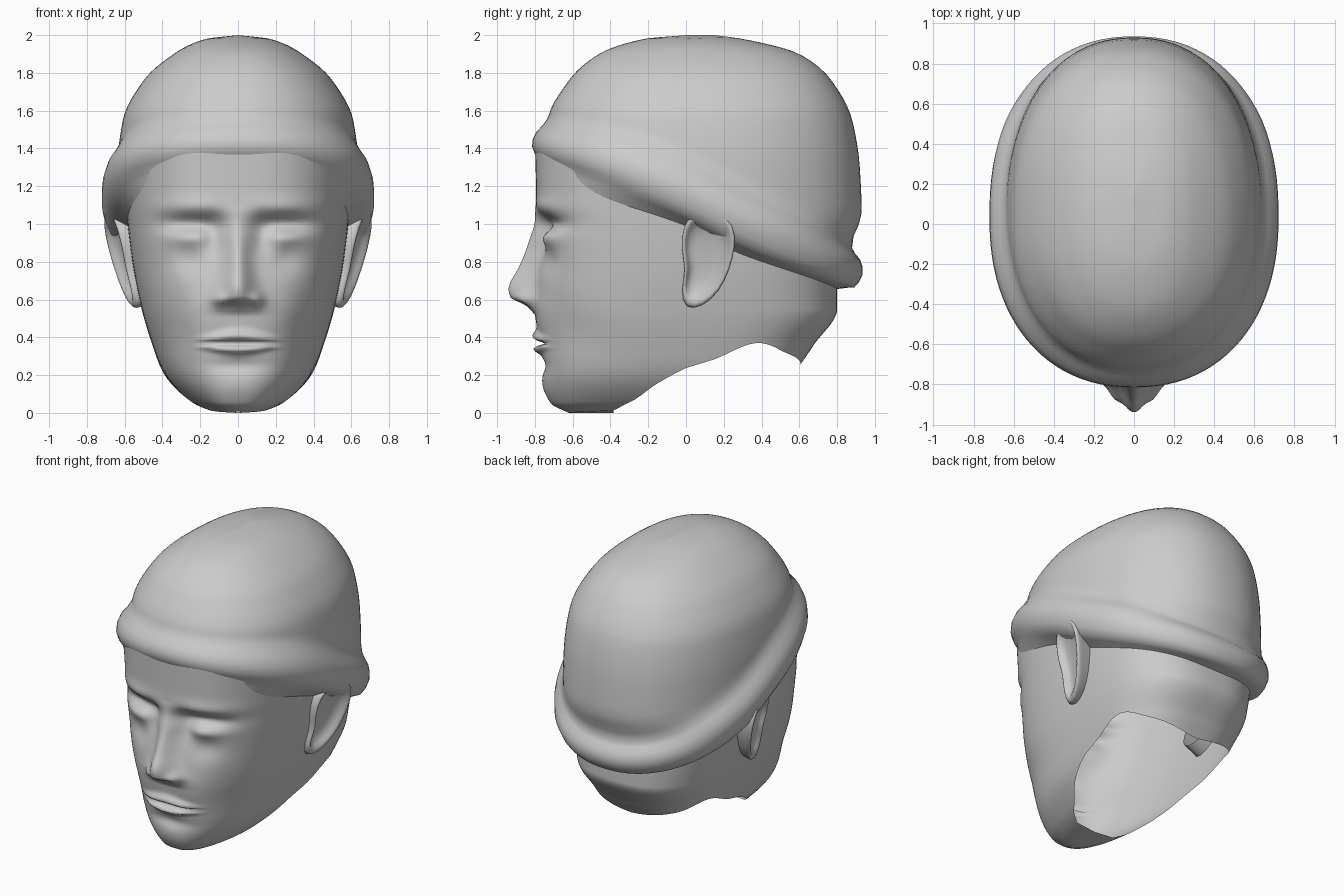
import bpy
import math

if "Cube" in bpy.data.objects:
    bpy.data.objects.remove(bpy.data.objects["Cube"])

grey = bpy.data.materials.new("plain grey")
grey.use_nodes = True
grey.diffuse_color = (0.6, 0.6, 0.6, 1)
grey.node_tree.nodes["Principled BSDF"].inputs["Base Color"].default_value = grey.diffuse_color

# Section tables: height, half width, front y, back y
HEAD = [(0, .14, -.62, .5), (.05, .25, -.71, .55), (.2, .39, -.755, .58),
        (.35, .45, -.77, .67), (.55, .51, -.8, .8), (.8, .56, -.785, .8),
        (1.05, .59, -.79, .82), (1.45, .62, -.8, .86)]
CAP = [(.6, .63, -.74, .85), (.88, .645, -.74, .87), (1.06, .645, -.74, .93),
       (1.3, .64, -.74, .92), (1.55, .61, -.73, .88), (1.76, .5, -.62, .77),
       (1.9, .34, -.46, .6), (1.98, .17, -.22, .3), (2, 0, 0, .15)]
# Each shape: table, roundness power, y of the widest point
HEAD_SHAPE = (HEAD, 0.75, 0.1)
CAP_SHAPE = (CAP, 0.9, 0.02)
# Lower edge of the cap: y, height
EDGE = [(-.83, 1.37), (-.4, 1.22), (0, 1.05), (.3, .89), (.6, .76), (.9, .645)]
# Neck opening: angle from the front in degrees, height
RIM = [(0, 0), (54, .012), (68, .06), (79, .16), (92, .28), (112, .37), (135, .32), (180, .25)]
# Nose: height, projection, half width
NOSE = [(.52, 0, .13), (.57, .05, .12), (.61, .13, .1), (.66, .145, .085), (.77, .1, .065),
        (.88, .055, .055), (.98, .025, .06), (1.1, 0, .08)]
# Facial forms: x, height, x spread, height spread, push in y
FORMS = [(.24, 1.0, .16, .055, .065), (.13, .93, .06, .1, .045),  # sockets
         (.27, .935, .11, .045, -.02),                           # eyelids
         (.25, 1.09, .2, .05, -.015),                            # brow
         (.25, .82, .1, .08, .03), (.36, .46, .1, .16, .025),    # cheeks
         (.1, .6, .035, .04, -.03),                              # nostrils
         (0, .13, .14, .08, -.015), (0, .25, .15, .04, .02)]     # chin
# Lips and the line between them: height from the line, spread, push in y
MOUTH_Z = 0.367
LIPS = [(.04, .028, -.035), (0, .011, .04), (-.03, .024, -.04)]


def curve(table, t, column):
    """Monotone smooth interpolation of one table column."""
    t = min(max(t, table[0][0]), table[-1][0])
    slopes = [(b[column] - a[column]) / (b[0] - a[0]) for a, b in zip(table, table[1:])]
    tangents = [slopes[0]]
    for a, b in zip(slopes, slopes[1:]):
        tangents.append(2 * a * b / (a + b) if a * b > 0 else 0)
    tangents.append(slopes[-1])
    i = 0
    while i < len(slopes) - 1 and t > table[i + 1][0]:
        i += 1
    step = table[i + 1][0] - table[i][0]
    s = (t - table[i][0]) / step
    ease = s * s * (3 - 2 * s)
    return (table[i][column] * (1 - ease) + table[i + 1][column] * ease
            + step * s * (1 - s) * ((1 - s) * tangents[i] - s * tangents[i + 1]))


def section(shape, angle, z, out=0.0):
    """Point on the oval section of a shape at a height."""
    table, power, middle = shape
    width, front, back = (curve(table, z, c) for c in (1, 2, 3))
    s, c = max(math.sin(angle), 0), math.cos(angle)
    reach = middle - front + out if c > 0 else back - middle + out
    x = (width + out) * s ** power if s > 1e-6 else 0.0
    y = middle - math.copysign(reach * abs(c) ** power, c)
    return x, y, z


def cap_edge(shape, angle):
    """Height of the cap's slanting lower edge, where a shape meets it."""
    z = 1.0
    for _ in range(4):
        z = curve(EDGE, section(shape, angle, z)[1], 1)
    return z


def bell(d, spread):
    return math.exp(-(d / spread) ** 2)


def sculpt(x, y, z):
    """Push the face into shape."""
    if y > -0.15:
        return x, y, z
    weight = min(1, (-0.15 - y) / 0.25)
    push = -curve(NOSE, z, 1) * bell(x, curve(NOSE, z, 2))
    for fx, fz, sx, sz, amount in FORMS:
        push += amount * bell(x - fx, sx) * bell(z - fz, sz)
    # lips thin out toward the corners of the mouth
    height = (z - MOUTH_Z) * (1 + 0.8 * (x / 0.18) ** 2)
    for lz, spread, amount in LIPS:
        push += amount * bell(height - lz, spread) * math.exp(-(x / 0.19) ** 4)
    return x, y + weight * push, z


def make(name, verts, faces):
    mesh = bpy.data.meshes.new(name)
    mesh.from_pydata(verts, [], faces)
    mesh.materials.append(grey)
    for face in mesh.polygons:
        face.use_smooth = True
    obj = bpy.data.objects.new(name, mesh)
    bpy.context.collection.objects.link(obj)
    mirror = obj.modifiers.new("mirror", "MIRROR")
    mirror.use_clip = True
    return obj


def grid_faces(columns, rows):
    """Faces for vertices stored column by column."""
    return [(i * rows + j, (i + 1) * rows + j, (i + 1) * rows + j + 1, i * rows + j + 1)
            for i in range(columns - 1) for j in range(rows - 1)]


def column_angles(count, power):
    return [math.pi * (i / (count - 1)) ** power for i in range(count)]


# Head: one half of the face and neck, with an open neck
rows = 100
angles = column_angles(70, 1.4)
verts = []
for angle in angles:
    low = curve(RIM, math.degrees(angle), 1)
    high = cap_edge(HEAD_SHAPE, angle) + 0.04
    for j in range(rows):
        z = low + (high - low) * j / (rows - 1)
        verts.append(sculpt(*section(HEAD_SHAPE, angle, z)))
faces = grid_faces(len(angles), rows)

# Underside of the chin, reaching in to the midline
floor = [i for i, angle in enumerate(angles) if math.degrees(angle) < 57]
start = len(verts)
for i in floor:
    verts.append((0, verts[i * rows][1], 0))
for i in floor[1:]:
    faces.append((start + i - 1, start + i, i * rows, (i - 1) * rows))
make("head", verts, faces)

# Cap: soft rolled band that blends out along the sides, then the dome
BAND = [(.0, .035), (.03, .06), (.07, .077), (.11, .075), (.15, .058), (.18, .03), (.21, .01)]
dome_rows = 28
angles = column_angles(48, 1)
verts = []
for angle in angles:
    edge = cap_edge(CAP_SHAPE, angle)
    frontness = (1 + math.cos(angle)) / 2
    stretch = 1 + 0.45 * math.sin(angle) ** 2
    # underside sloping in to the skin
    under = [(-0.12 * frontness - 0.01, -0.08 + 0.12 * max(math.cos(angle), 0)),
             (-0.04 * frontness, 0.0 + 0.04 * max(math.cos(angle), 0))]
    for height, out in under + [(h * stretch, o) for h, o in BAND]:
        verts.append(section(CAP_SHAPE, angle, edge + height, out))
    base = edge + BAND[-1][0] * stretch
    for j in range(1, dome_rows + 1):
        z = base + (2 - base) * math.sin(math.pi / 2 * j / dome_rows)
        verts.append(section(CAP_SHAPE, angle, z))
make("cap", verts, grid_faces(len(angles), len(under) + len(BAND) + dome_rows))

# Ears: nested rings of one outline, with a rolled rim and a hollow
OUTLINE = [(-.01, .54), (.09, .555), (.18, .64), (.235, .76), (.265, .88), (.26, 1.0),
           (.17, 1.08), (.05, 1.08), (-.02, 1.0), (-.03, .86), (.0, .76), (-.03, .65)]
RINGS = [(.85, -.16), (.95, -.06), (1, -.02), (.95, .0), (.84, -.003), (.7, -.045), (.3, -.055)]
CENTRE_Y, CENTRE_Z = 0.1, 0.84
verts = []
for scale, depth in RINGS:
    for py, pz in OUTLINE:
        y = CENTRE_Y + (py - CENTRE_Y) * scale
        z = CENTRE_Z + (pz - CENTRE_Z) * scale
        verts.append((0.56 + 0.22 * (z - 0.6) + 0.28 * y + depth, y, z))
count = len(OUTLINE)
faces = [(r * count + i, r * count + (i + 1) % count,
          (r + 1) * count + (i + 1) % count, (r + 1) * count + i)
         for r in range(len(RINGS) - 1) for i in range(count)]
faces.append(tuple(range((len(RINGS) - 1) * count, len(RINGS) * count)))
ears = make("ears", verts, faces)
smooth = ears.modifiers.new("rounding", "SUBSURF")
smooth.levels = smooth.render_levels = 1
